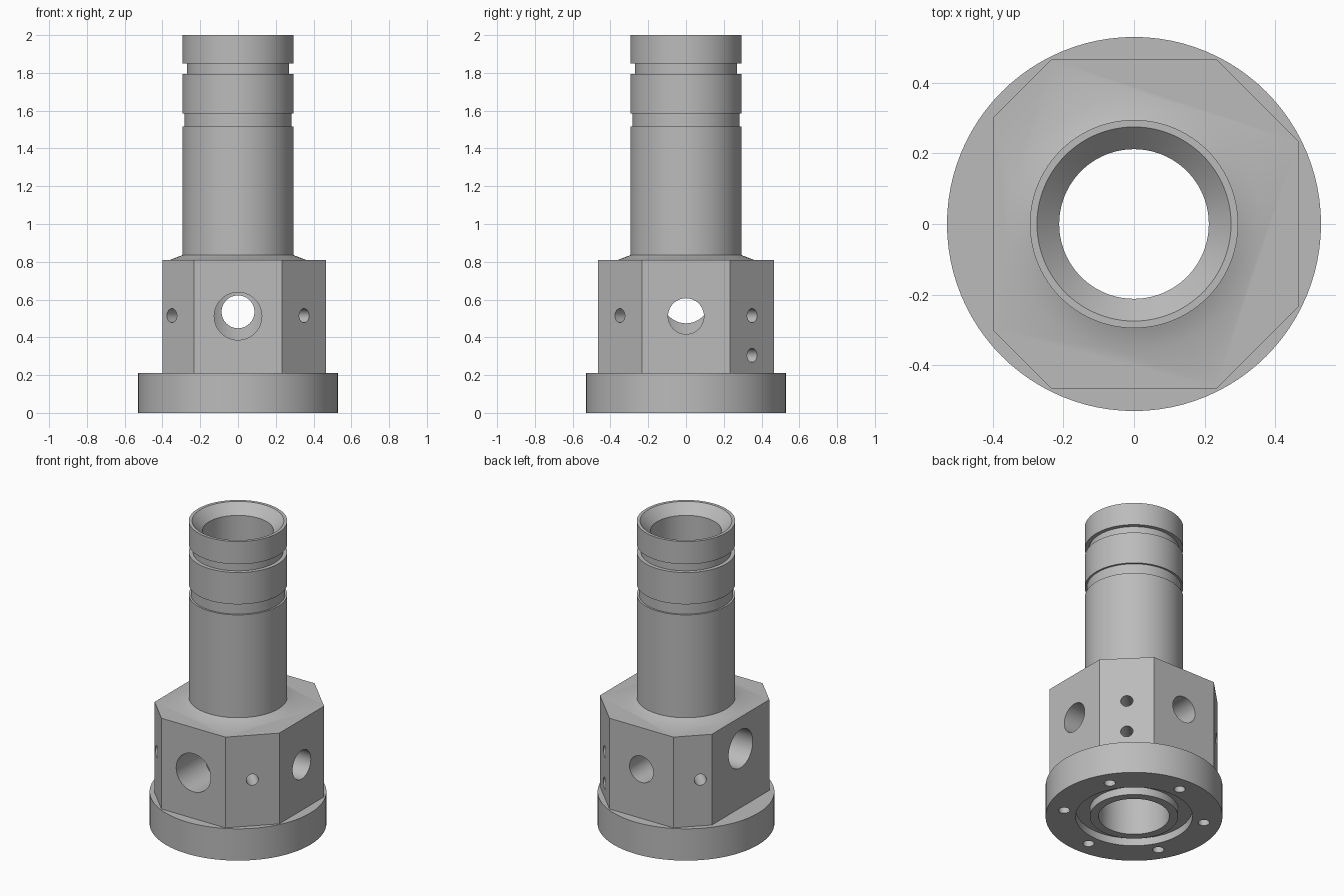
import bpy, bmesh, math
from mathutils import Matrix, Vector

cube = bpy.data.objects.get("Cube")
if cube:
    bpy.data.objects.remove(cube, do_unlink=True)

steel = bpy.data.materials.new("grey steel")
steel.use_nodes = True
GREY = (0.5, 0.5, 0.5, 1)
steel.diffuse_color = GREY
steel.node_tree.nodes["Principled BSDF"].inputs["Base Color"].default_value = GREY


def finish(bm, name):
    """Turn a bmesh into a linked object."""
    bmesh.ops.recalc_face_normals(bm, faces=bm.faces)
    mesh = bpy.data.meshes.new(name)
    bm.to_mesh(mesh)
    bm.free()
    mesh.materials.append(steel)
    obj = bpy.data.objects.new(name, mesh)
    bpy.context.collection.objects.link(obj)
    return obj


def lathe(name, profile, steps=96):
    """Revolve a closed (radius, z) profile about the z axis."""
    bm = bmesh.new()
    verts = [bm.verts.new((r, 0, z)) for r, z in profile]
    edges = [bm.edges.new((v, verts[i - 1])) for i, v in enumerate(verts)]
    bmesh.ops.spin(bm, geom=verts + edges, axis=(0, 0, 1), cent=(0, 0, 0),
                   angle=math.tau, steps=steps, use_duplicate=False)
    bmesh.ops.remove_doubles(bm, verts=bm.verts, dist=1e-5)
    return finish(bm, name)


def prism(name, outline, bottom, top):
    """Extrude an xy outline upwards."""
    bm = bmesh.new()
    face = bm.faces.new([bm.verts.new((x, y, bottom)) for x, y in outline])
    up = bmesh.ops.extrude_face_region(bm, geom=[face])
    bmesh.ops.translate(bm, vec=(0, 0, top - bottom),
                        verts=[v for v in up["geom"] if isinstance(v, bmesh.types.BMVert)])
    return finish(bm, name)


def rod(name, radius, start, end, sides=48):
    """Cylinder between two points."""
    a, b = Vector(start), Vector(end)
    turn = (b - a).to_track_quat('Z', 'Y').to_matrix().to_4x4()
    bm = bmesh.new()
    bmesh.ops.create_cone(bm, cap_ends=True, segments=sides, radius1=radius, radius2=radius,
                          depth=(b - a).length,
                          matrix=Matrix.Translation((a + b) / 2) @ turn)
    return finish(bm, name)


def combine(target, tool, operation):
    """Apply a boolean and discard the tool."""
    mod = target.modifiers.new(operation, 'BOOLEAN')
    mod.operation, mod.object, mod.solver = operation, tool, 'EXACT'
    bpy.context.view_layer.objects.active = target
    bpy.ops.object.modifier_apply(modifier=mod.name)
    bpy.data.objects.remove(tool, do_unlink=True)


def radial_hole(degrees, height, radius, inner, outer=0.7):
    """Drill horizontally towards the axis."""
    a = math.radians(degrees)
    c, s = math.cos(a), math.sin(a)
    combine(body, rod("drill", radius, (c * inner, s * inner, height),
                      (c * outer, s * outer, height)), 'DIFFERENCE')


# Flange, shoulder cone and grooved tube, with the seal groove underneath
FLANGE, TUBE, BORE = 0.53, 0.295, 0.212
body = lathe("valve_body", [
    (BORE, 0), (0.265, 0), (0.265, 0.05), (0.35, 0.05), (0.35, 0), (FLANGE, 0),
    (FLANGE, 0.21), (0.386, 0.21), (0.386, 0.8), (TUBE, 0.835),
    (TUBE, 1.515), (0.283, 1.515), (0.283, 1.585), (TUBE, 1.585),
    (TUBE, 1.795), (0.27, 1.795), (0.27, 1.85), (TUBE, 1.85),
    (TUBE, 2), (0.275, 2), (BORE, 1.937)])

# Eight-sided block, with one flat set closer to the axis
F, C, N = 0.466, 0.234, 0.4
block = prism("block", [(F, -C), (F, C), (C, F), (-C, F),
                        (-N, F + C - N), (-N, N - F - C), (-C, -F), (C, -F)], 0.12, 0.81)
combine(block, rod("bore", BORE + 0.05, (0, 0, 0), (0, 0, 1), 96), 'DIFFERENCE')
combine(body, block, 'UNION')

# Main ports into the bore: direction, height, radius
for port in ((-90, 0.512, 0.126), (0, 0.512, 0.095), (90, 0.535, 0.087), (180, 0.6, 0.126)):
    radial_hole(*port, inner=0.1)

# Small blind holes in the corner flats
for angle, height in ((45, 0.515), (45, 0.305), (135, 0.515), (225, 0.515), (315, 0.515)):
    radial_hole(angle, height, 0.037, inner=0.33)

# Ring of bolt holes in the flange underside
for i in range(6):
    a = math.radians(30 + 60 * i)
    x, y = 0.425 * math.cos(a), 0.425 * math.sin(a)
    combine(body, rod("bolt_drill", 0.034, (x, y, -0.1), (x, y, 0.18), 32), 'DIFFERENCE')

# Smooth curved walls, keep machined edges crisp
bpy.ops.object.select_all(action='DESELECT')
body.select_set(True)
bpy.context.view_layer.objects.active = body
bpy.ops.object.shade_smooth_by_angle(angle=math.radians(30))
